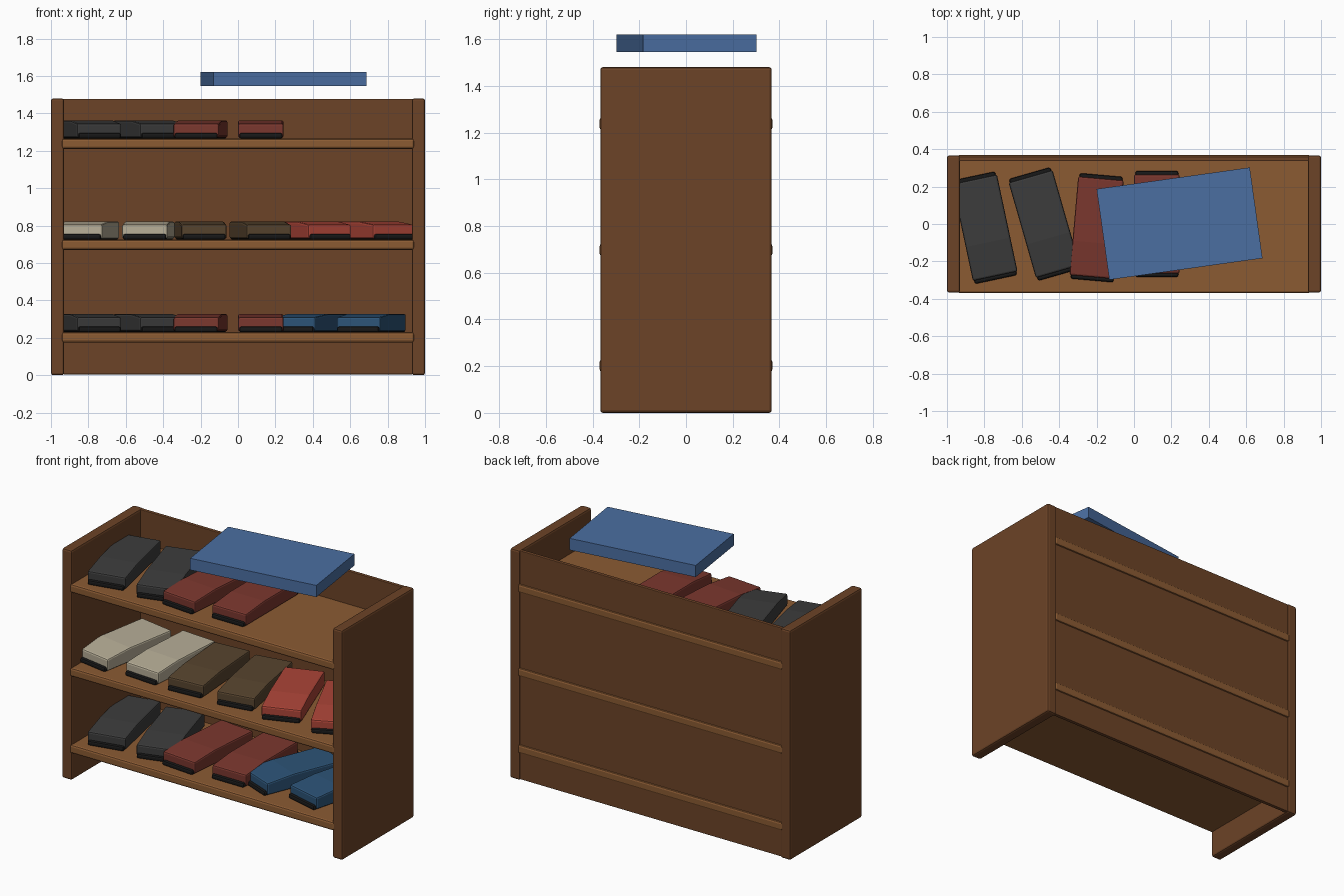
import bpy, bmesh
from math import radians

if "Cube" in bpy.data.objects:
    bpy.data.objects.remove(bpy.data.objects["Cube"])


def material(name, rgb):
    m = bpy.data.materials.new(name)
    m.diffuse_color = [(c / 255) ** 2.2 for c in rgb] + [1]
    m.use_nodes = True
    m.node_tree.nodes["Principled BSDF"].inputs["Base Color"].default_value = m.diffuse_color
    return m


def finish(ob, mat, bevel):
    ob.data.materials.append(mat)
    if bevel:
        mod = ob.modifiers.new("soft_edges", 'BEVEL')
        mod.width = bevel
        mod.segments = 2
    return ob


def box(name, lo, hi, mat, bevel=0.0, rot=0.0):
    """Box between two corners, turned about its own centre."""
    bm = bmesh.new()
    bmesh.ops.create_cube(bm, size=1)
    bmesh.ops.scale(bm, vec=[b - a for a, b in zip(lo, hi)], verts=bm.verts)
    me = bpy.data.meshes.new(name)
    bm.to_mesh(me)
    bm.free()
    ob = bpy.data.objects.new(name, me)
    ob.location = [(a + b) / 2 for a, b in zip(lo, hi)]
    ob.rotation_euler.z = radians(rot)
    bpy.context.collection.objects.link(ob)
    return finish(ob, mat, bevel)


def shoe(name, x, y, z, rot, mat):
    # upper: side profile (y, z) with a dropped toe, extruded across the width
    profile = [(-0.265, 0.005), (0.265, 0.005), (0.265, 0.097), (-0.08, 0.097), (-0.265, 0.08)]
    bm = bmesh.new()
    face = bm.faces.new([bm.verts.new((-0.122, py, pz)) for py, pz in profile])
    ext = bmesh.ops.extrude_face_region(bm, geom=[face])
    new = [v for v in ext["geom"] if isinstance(v, bmesh.types.BMVert)]
    bmesh.ops.translate(bm, vec=(0.244, 0, 0), verts=new)
    bmesh.ops.recalc_face_normals(bm, faces=bm.faces)
    me = bpy.data.meshes.new(name)
    bm.to_mesh(me)
    bm.free()
    ob = bpy.data.objects.new(name, me)
    ob.location = (x, y, z)
    ob.rotation_euler.z = radians(rot)
    bpy.context.collection.objects.link(ob)
    finish(ob, mat, 0.01)
    # sole: slightly longer than the upper
    box(name + "_sole", (x - 0.115, y - 0.283, z), (x + 0.115, y + 0.283, z + 0.03),
        rubber, 0.01, rot)


wood = material("dark_wood", (108, 69, 43))
shelf_wood = material("shelf_wood", (138, 91, 54))
rubber = material("sole_rubber", (30, 30, 30))
charcoal = material("charcoal", (62, 62, 62))
maroon = material("maroon", (122, 58, 50))
beige = material("beige", (182, 173, 150))
brown = material("brown", (88, 70, 50))
red = material("red", (170, 70, 58))
navy = material("navy", (48, 84, 118))
blue = material("box_blue", (76, 110, 160))

# rack carcass
for side, s in (("left", -1), ("right", 1)):
    xs = sorted((s * 0.93, s * 1.0))
    box(side + "_side_panel", (xs[0], -0.367, 0), (xs[1], 0.367, 1.48), wood, 0.012)
box("back_panel", (-0.935, 0.336, 0.005), (0.935, 0.36, 1.478), wood, 0.004)

# shelves
levels = {"bottom": 0.23, "middle": 0.725, "top": 1.265}
for level, z in levels.items():
    box(level + "_shelf", (-0.943, -0.37, z - 0.055), (0.943, 0.37, z), shelf_wood, 0.012)

# pairs of shoes: level, colour, x, y and turn of each shoe
dark_pair = [(-0.797, -0.02, 12), (-0.48, 0.0, 16)]
maroon_pair = [(-0.2, -0.02, -5), (0.122, 0.0, 0)]
pairs = [
    ("top", charcoal, dark_pair), ("top", maroon, maroon_pair),
    ("bottom", charcoal, dark_pair), ("bottom", maroon, maroon_pair),
    ("bottom", navy, [(0.40, 0.0, -22), (0.713, 0.0, -15)]),
    ("middle", beige, [(-0.80, -0.01, -10), (-0.48, 0.0, -4)]),
    ("middle", brown, [(-0.20, -0.01, 4), (0.12, 0.0, 10)]),
    ("middle", red, [(0.40, -0.01, 20), (0.72, 0.0, 25)]),
]
for level, mat, places in pairs:
    for foot, (x, y, rot) in zip(("left", "right"), places):
        shoe(f"{level}_{mat.name}_shoe_{foot}", x, y, levels[level], rot, mat)

# shoe box above the rack
box("shoe_box", (-0.17, -0.243, 1.545), (0.657, 0.247, 1.62), blue, 0, 8)
